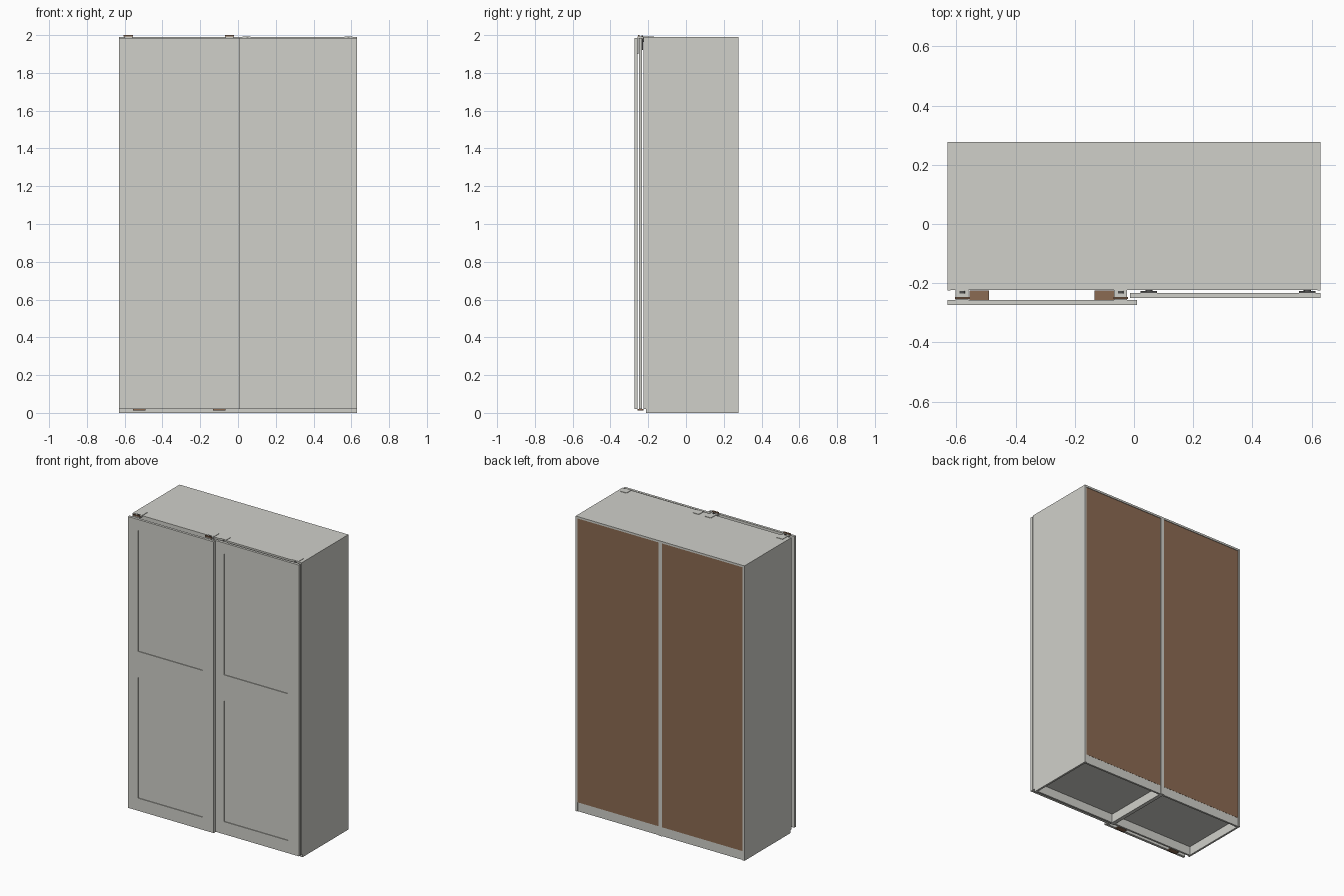
import bpy
import bmesh
from mathutils import Matrix, Vector

if "Cube" in bpy.data.objects:
    bpy.data.objects.remove(bpy.data.objects["Cube"], do_unlink=True)


def material(name, r, g, b):
    m = bpy.data.materials.new(name)
    m.use_nodes = True
    m.diffuse_color = (r, g, b, 1)
    bsdf = m.node_tree.nodes["Principled BSDF"]
    bsdf.inputs["Base Color"].default_value = (r, g, b, 1)
    bsdf.inputs["Roughness"].default_value = 0.6
    return m


GREY = material("pale grey paint", 0.63, 0.63, 0.59)
BROWN = material("brown board", 0.26, 0.145, 0.085)
DARK = material("dark metal", 0.08, 0.08, 0.08)


def boxes(name, mat, spans):
    """One object from boxes given as (x0, x1, y0, y1, z0, z1)."""
    bm = bmesh.new()
    for x0, x1, y0, y1, z0, z1 in spans:
        mid = Vector((x0 + x1, y0 + y1, z0 + z1)) / 2
        size = Matrix.Diagonal((abs(x1 - x0), y1 - y0, z1 - z0, 1))
        bmesh.ops.create_cube(bm, size=1, matrix=Matrix.Translation(mid) @ size)
    return finish(name, mat, bm)


def finish(name, mat, bm):
    mesh = bpy.data.meshes.new(name)
    bm.to_mesh(mesh)
    bm.free()
    mesh.materials.append(mat)
    ob = bpy.data.objects.new(name, mesh)
    bpy.context.collection.objects.link(ob)
    return ob


def roller(name, x, y, z, radius, depth):
    """Wheel with its axle along y."""
    bm = bmesh.new()
    spin = Matrix.Translation((x, y, z)) @ Matrix.Rotation(1.5708, 4, "X")
    bmesh.ops.create_cone(bm, cap_ends=True, segments=16, radius1=radius,
                          radius2=radius, depth=depth, matrix=spin)
    return finish(name, DARK, bm)


HALF = 0.63              # half the width
FRONT, BACK = -0.213, 0.277
TOP = 1.99
T = 0.013                # board thickness
FLOOR = 0.06             # underside of the floor boards

# Two cabinets standing side by side
for side, s in (("left", 1), ("right", -1)):
    inner, outer = s * T, s * (HALF - T)
    boxes(side + "_cabinet_sides", GREY, [
        (0, inner, FRONT, BACK, 0, TOP - T),
        (outer, s * HALF, FRONT, BACK, 0, TOP - T)])
    boxes(side + "_cabinet_top", GREY, [(0, s * HALF, FRONT, BACK, TOP - T, TOP)])
    boxes(side + "_cabinet_floor", GREY,
          [(inner, outer, FRONT, BACK - 0.008, FLOOR, FLOOR + T)])
    boxes(side + "_plinth", GREY, [
        (inner, outer, FRONT + 0.005, FRONT + 0.005 + T, 0, FLOOR),
        (inner, outer, BACK - 0.005 - T, BACK - 0.005, 0, FLOOR)])
    boxes(side + "_back_panel", BROWN,
          [(inner, outer, BACK - 0.008, BACK - 0.004, FLOOR, TOP - T)])
    # Upright trim closing the gap beside the doors
    boxes(side + "_edge_trim", GREY,
          [(s * (HALF - 0.01), s * HALF, FRONT - 0.011, FRONT, 0.02, TOP)])

# Sliding rails along the front
boxes("top_rail", GREY, [(-HALF + 0.01, HALF - 0.01, FRONT - 0.009, FRONT, 1.93, TOP)])
boxes("bottom_rail", GREY, [(-HALF + 0.01, HALF - 0.01, FRONT - 0.009, FRONT, 0.02, 0.06)])


# Framed sliding doors with two sunken panels each
def door(name, x0, x1, px0, px1, y0, y1):
    z0, z1 = 0.02, 1.985
    boxes(name + "_frame", GREY, [
        (x0, px0, y0, y1, z0, z1), (px1, x1, y0, y1, z0, z1),
        (px0, px1, y0, y1, z0, 0.105), (px0, px1, y0, y1, 0.92, 1.095),
        (px0, px1, y0, y1, 1.91, z1)])
    boxes(name + "_panels", GREY, [
        (px0, px1, y0 + 0.005, y1, 0.105, 0.92),
        (px0, px1, y0 + 0.005, y1, 1.095, 1.91)])


door("right_door", -HALF, 0.01, -0.555, -0.075, -0.273, -0.256)
door("left_door", -0.013, HALF, 0.07, 0.55, -0.25, -0.233)

# Hangers and floor guides of the outer door
for i, (hx, gx) in enumerate(((-0.58, -0.522), (-0.045, -0.1)), 1):
    boxes(f"outer_hanger_{i}", GREY, [
        (hx - 0.022, hx + 0.022, -0.256, -0.222, 1.982, 1.992),
        (hx - 0.022, hx + 0.022, -0.256, -0.252, 1.9, 1.982)])
    boxes(f"outer_hanger_cap_{i}", BROWN,
          [(hx - 0.025, hx + 0.025, -0.254, -0.246, 1.992, 2.0)])
    roller(f"outer_roller_{i}", hx, -0.231, 1.985, 0.012, 0.008)
    boxes(f"outer_floor_guide_{i}", BROWN,
          [(gx - 0.033, gx + 0.033, -0.258, -0.224, 0.012, 0.02)])

# Hangers of the inner door
for i, hx in enumerate((0.05, 0.585), 1):
    boxes(f"inner_hanger_{i}", DARK,
          [(hx - 0.028, hx + 0.028, -0.233, -0.227, 1.92, 1.983)])
    roller(f"inner_roller_{i}", hx, -0.225, 1.975, 0.012, 0.005)

# Rail brackets lying on the cabinet tops
for i, x in enumerate((-0.58, -0.045, 0.045, 0.585), 1):
    boxes(f"rail_bracket_{i}", GREY,
          [(x - 0.022, x + 0.022, FRONT - 0.009, -0.17, TOP, TOP + 0.003)])
